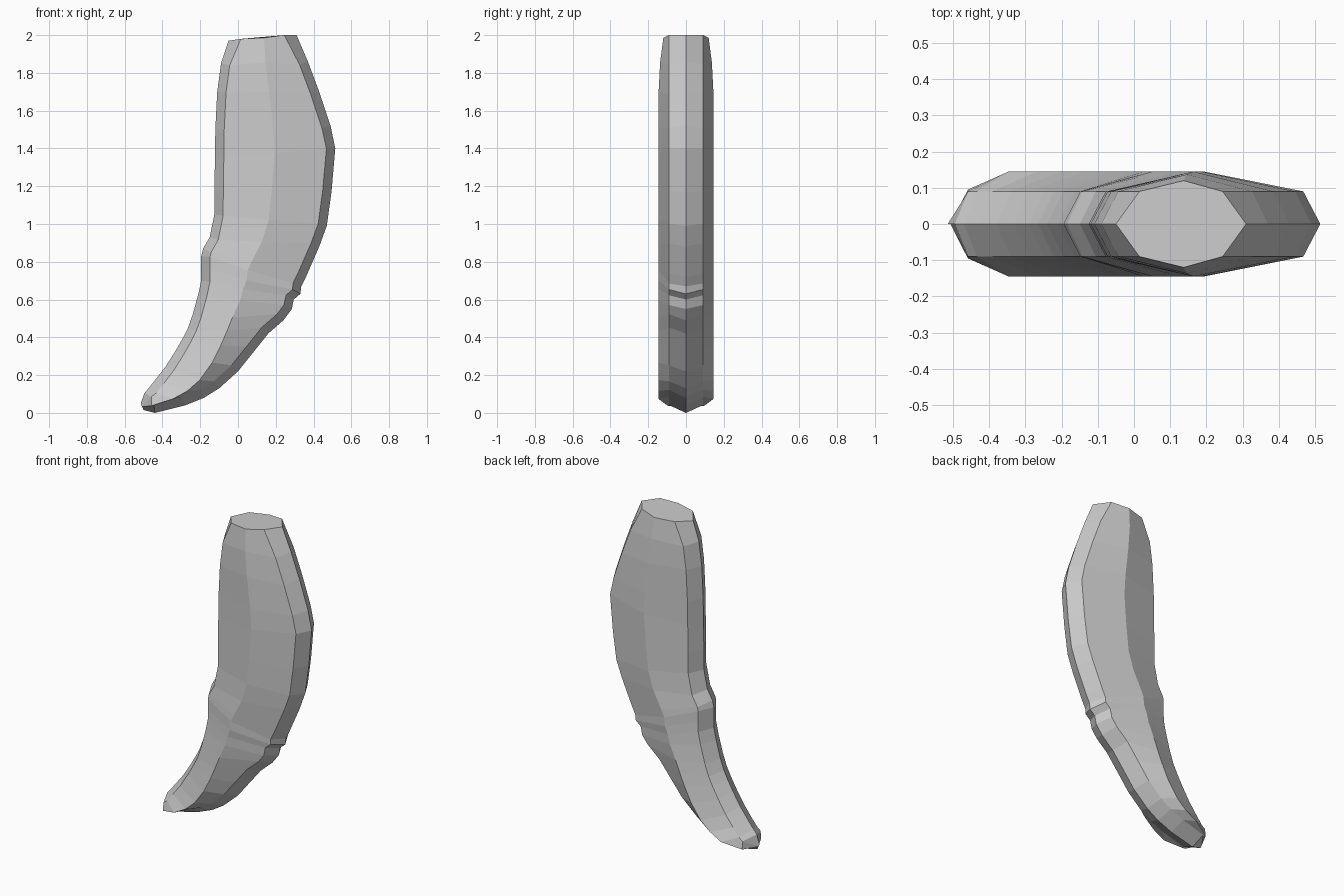
import bpy, bmesh
from mathutils import Vector

if "Cube" in bpy.data.objects:
    bpy.data.objects.remove(bpy.data.objects["Cube"])

# Paired edge points (x, z) from the blunt top down to the tip
LEFT = [(-.05, 1.97), (-.09, 1.85), (-.11, 1.7), (-.12, 1.5), (-.122, 1.35), (-.125, 1.18),
        (-.125, 1.05), (-.15, .93), (-.185, .87), (-.195, .83), (-.195, .76), (-.195, .7),
        (-.21, .63), (-.24, .52), (-.265, .45), (-.29, .4), (-.33, .33), (-.38, .25),
        (-.43, .185), (-.47, .135), (-.495, .105), (-.515, .05)]
RIGHT = [(.31, 2.0), (.37, 1.86), (.43, 1.7), (.49, 1.52), (.515, 1.4), (.495, 1.17),
         (.47, .99), (.43, .88), (.36, .72), (.335, .67), (.33, .63), (.295, .6),
         (.285, .55), (.24, .49), (.16, .42), (.08, .32), (0, .22), (-.1, .13),
         (-.18, .08), (-.28, .04), (-.44, 0), (-.5, .015)]
LAST = len(LEFT) - 1
EDGE_Y, RIDGE_Y = .09, .145


def inset(line, i, side, width):
    """Point moved square to the outline, towards the middle."""
    d = (Vector(line[min(i + 1, LAST)]) - Vector(line[max(i - 1, 0)])).normalized()
    return Vector(line[i]) + side * width * Vector((-d.y, d.x))


def ring(i):
    """Eight-sided section: sharp edge, bevel, central ridge, on both sides."""
    l, r = Vector(LEFT[i]), Vector(RIGHT[i])
    if i == LAST:                       # pinched tip
        m = (l + r) / 2
        pts = [(l, 0), (m, 0), (m, 0), (m, 0), (r, 0)]
    else:
        w = min(.065 if i == 0 else .047, .35 * (r - l).length)
        t = .52 - .08 * i / 13 if i < 14 else .44 + .29 * (i - 13) / 6
        ry = {0: .12, 1: .137, LAST - 1: .095}.get(i, RIDGE_Y)
        li, ri = inset(LEFT, i, 1, w), inset(RIGHT, i, -1, w)
        if i == 0:                      # keep the cut end flat
            li, ri = l + Vector((w, .01)), r - Vector((w, 0))
        pts = [(l, 0), (li, -EDGE_Y), (l.lerp(r, min(t, .65)), -ry), (ri, -EDGE_Y), (r, 0)]
    pts += [(p, -y) for p, y in pts[3:0:-1]]
    return [(p.x, y, p.y) for p, y in pts]


bm = bmesh.new()
rings = [[bm.verts.new(c) for c in ring(i)] for i in range(LAST + 1)]
for a, b in zip(rings, rings[1:]):
    for k in range(8):
        n = (k + 1) % 8
        bm.faces.new((a[k], b[k], b[n], a[n]))

# Blunt end with a slightly sunken middle
cap = bm.faces.new(rings[0])
bmesh.ops.inset_individual(bm, faces=[cap], thickness=.035, depth=-.008)
bmesh.ops.remove_doubles(bm, verts=bm.verts[:], dist=.0005)
bmesh.ops.recalc_face_normals(bm, faces=bm.faces[:])

mesh = bpy.data.meshes.new("curved_blade")
bm.to_mesh(mesh)
bm.free()
blade = bpy.data.objects.new("curved_blade", mesh)
bpy.context.collection.objects.link(blade)

grey = bpy.data.materials.new("plain grey")
grey.diffuse_color = (.6, .6, .6, 1)
grey.use_nodes = True
grey.node_tree.nodes["Principled BSDF"].inputs["Base Color"].default_value = grey.diffuse_color
mesh.materials.append(grey)
